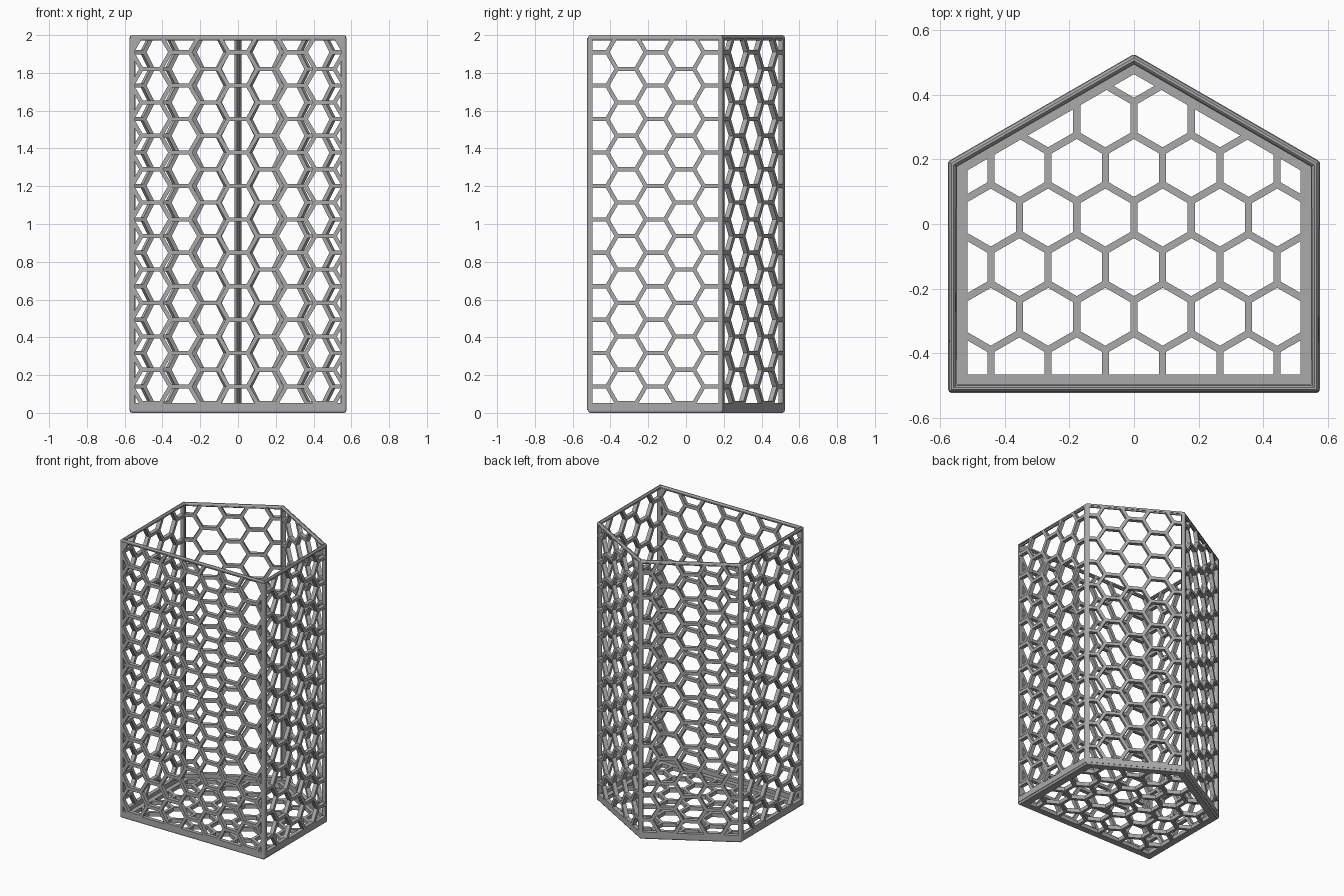
import bpy, math
from mathutils import Vector, Matrix

if "Cube" in bpy.data.objects:
    bpy.data.objects.remove(bpy.data.objects["Cube"])

HEIGHT = 2.0
R = 0.014            # half the wall thickness
PITCH = 0.177        # hexagon spacing, flat to flat
STRUT = 0.022

grey = bpy.data.materials.new("plain grey")
grey.use_nodes = True
COLOUR = (0.4, 0.4, 0.4, 1)
grey.diffuse_color = COLOUR
grey.node_tree.nodes["Principled BSDF"].inputs["Base Color"].default_value = COLOUR


def house(half_width, front, apex):
    """Five-sided outline with a 30 degree peak at the back."""
    side = apex - half_width * math.tan(math.radians(30))
    return [Vector(p) for p in ((-half_width, front), (half_width, front),
                                (half_width, side), (0, apex), (-half_width, side))]


def clip(poly, region):
    """Cut a polygon to a convex counter-clockwise region."""
    for a, b in zip(region, region[1:] + region[:1]):
        normal = Vector((a.y - b.y, b.x - a.x))
        result = []
        for p, q in zip(poly, poly[1:] + poly[:1]):
            dp, dq = (p - a).dot(normal), (q - a).dot(normal)
            if dp >= 0:
                result.append(p)
            if dp * dq < 0:
                result.append(p.lerp(q, dp / (dp - dq)))
        poly = result
        if len(poly) < 3:
            return []
    return poly


def area(poly):
    return abs(sum(p.x * q.y - q.x * p.y for p, q in zip(poly, poly[1:] + poly[:1]))) / 2


def hex_holes(region, origin, upright):
    """Honeycomb holes inside a region; upright turns the points along y."""
    radius = (PITCH - STRUT) / math.sqrt(3)
    holes = []
    for col in range(-8, 9):
        for row in range(-14, 15):
            centre = Vector((origin[0] + col * PITCH * math.sqrt(3) / 2,
                             origin[1] + (row + (col % 2) / 2) * PITCH))
            poly = [centre + radius * Vector((math.cos(k * math.pi / 3), math.sin(k * math.pi / 3)))
                    for k in range(6)]
            if upright:
                poly = [p.yx for p in reversed(poly)]
            poly = clip(poly, region)
            if poly and area(poly) > 0.0003:
                holes.append(poly)
    return holes


def to_mesh(obj):
    bpy.ops.object.select_all(action='DESELECT')
    obj.select_set(True)
    bpy.context.view_layer.objects.active = obj
    bpy.ops.object.convert(target='MESH')
    obj.data.materials.clear()
    obj.data.materials.append(grey)
    bpy.ops.object.shade_smooth_by_angle(angle=math.radians(35))


def curve_object(name, loops, dimensions):
    curve = bpy.data.curves.new(name, 'CURVE')
    curve.dimensions = dimensions
    for loop in loops:
        spline = curve.splines.new('POLY')
        spline.points.add(len(loop) - 1)
        for point, co in zip(spline.points, loop):
            point.co = (co.x, co.y, 0, 1)
        spline.use_cyclic_u = True
    obj = bpy.data.objects.new(name, curve)
    bpy.context.collection.objects.link(obj)
    return obj


def panel(name, outline, holes, matrix):
    obj = curve_object(name, [outline] + holes, '2D')
    obj.data.fill_mode = 'BOTH'
    obj.data.extrude = R
    obj.matrix_world = matrix
    to_mesh(obj)


def tube_ring(name, outline, z):
    obj = curve_object(name, [outline], '3D')
    obj.data.fill_mode = 'FULL'
    obj.data.bevel_depth = R
    obj.data.bevel_resolution = 3
    obj.location.z = z
    to_mesh(obj)


def rectangle(x0, y0, x1, y1):
    return [Vector(p) for p in ((x0, y0), (x1, y0), (x1, y1), (x0, y1))]


base = house(0.561, -0.509, 0.509)

# Honeycomb walls with a rounded post at each corner
wall_names = ["front_wall", "left_wall", "back_left_wall", "back_right_wall", "right_wall"]
for name, a, b in zip(wall_names, base, base[1:] + base[:1]):
    along = (b - a).normalized()
    half = (b - a).length / 2
    mid = (a + b) / 2
    matrix = Matrix(((along.x, 0, along.y, mid.x),
                     (along.y, 0, -along.x, mid.y),
                     (0, 1, 0, 0),
                     (0, 0, 0, 1)))
    opening = rectangle(R - half, 0.053, half - R, HEIGHT - 0.02)
    panel(name, rectangle(-half, R, half, HEIGHT - R),
          hex_holes(opening, (0, 0.051 + 5 * PITCH), False), matrix)

    bpy.ops.mesh.primitive_cylinder_add(vertices=16, radius=R, depth=HEIGHT - 2 * R,
                                        location=(a.x, a.y, HEIGHT / 2))
    post = bpy.context.object
    post.name = name.replace("wall", "corner_post")
    to_mesh(post)

# Honeycomb floor
panel("floor", base, hex_holes(house(0.515, -0.465, 0.463), (0.02, PITCH / 2), True),
      Matrix.Translation((0, 0, R)))

# Rounded edges round the open top and the base
tube_ring("top_rim", base, HEIGHT - R)
tube_ring("base_rim", base, R)
